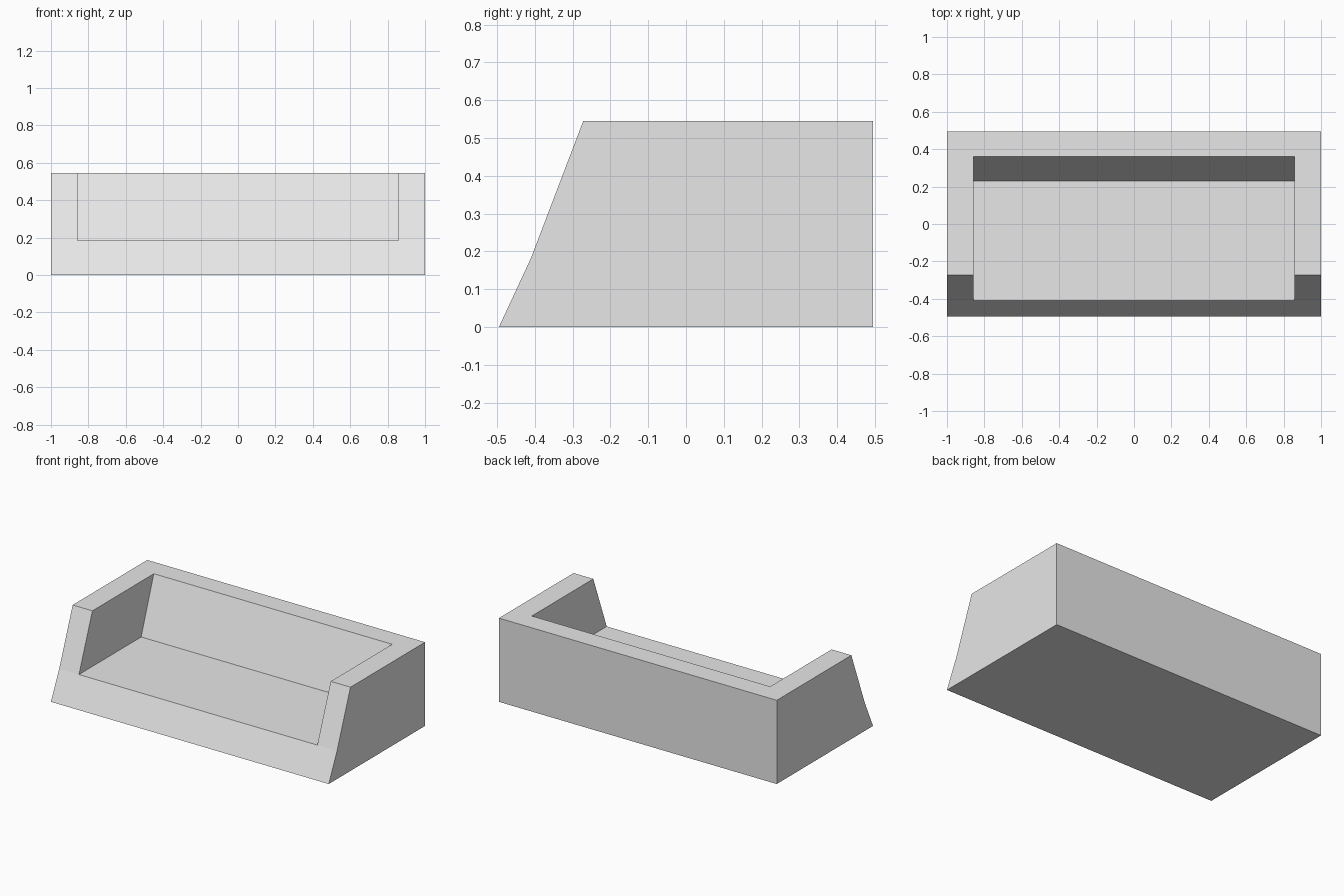
import bpy
import bmesh

cube = bpy.data.objects.get("Cube")
if cube:
    bpy.data.objects.remove(cube, do_unlink=True)

SEAT, TOP, BACK = 0.183, 0.545, 0.495


def material(name, colour):
    mat = bpy.data.materials.new(name)
    mat.use_nodes = True
    mat.diffuse_color = colour
    mat.node_tree.nodes["Principled BSDF"].inputs["Base Color"].default_value = colour
    return mat


def extrude_profile(name, profile, half_width, mat):
    """Extrude a (y, z) side profile symmetrically along x."""
    bm = bmesh.new()
    face = bm.faces.new([bm.verts.new((-half_width, y, z)) for y, z in profile])
    ring = bmesh.ops.extrude_face_region(bm, geom=[face])["geom"]
    verts = [g for g in ring if isinstance(g, bmesh.types.BMVert)]
    bmesh.ops.translate(bm, verts=verts, vec=(2 * half_width, 0, 0))
    bmesh.ops.recalc_face_normals(bm, faces=bm.faces)
    mesh = bpy.data.meshes.new(name)
    bm.to_mesh(mesh)
    bm.free()
    mesh.materials.append(mat)
    obj = bpy.data.objects.new(name, mesh)
    bpy.context.collection.objects.link(obj)
    return obj


grey = material("light_grey", (0.8, 0.8, 0.8, 1))

# Solid body with the sloping front
body = extrude_profile("sofa_body", [
    (-BACK, 0), (-0.41, SEAT), (-0.272, TOP), (BACK, TOP), (BACK, 0)], 1, grey)

# Seat recess with a reclined backrest, open at the front and top
cutter = extrude_profile("seat_recess", [
    (-0.7, SEAT), (0.23, SEAT), (0.36, TOP), (0.36, 0.7), (-0.7, 0.7)], 0.858, grey)
cutter.hide_render = True

cut = body.modifiers.new("seat_cut", "BOOLEAN")
cut.operation = "DIFFERENCE"
cut.solver = "EXACT"
cut.object = cutter
bpy.context.view_layer.objects.active = body
bpy.ops.object.modifier_apply(modifier=cut.name)
bpy.data.objects.remove(cutter, do_unlink=True)
